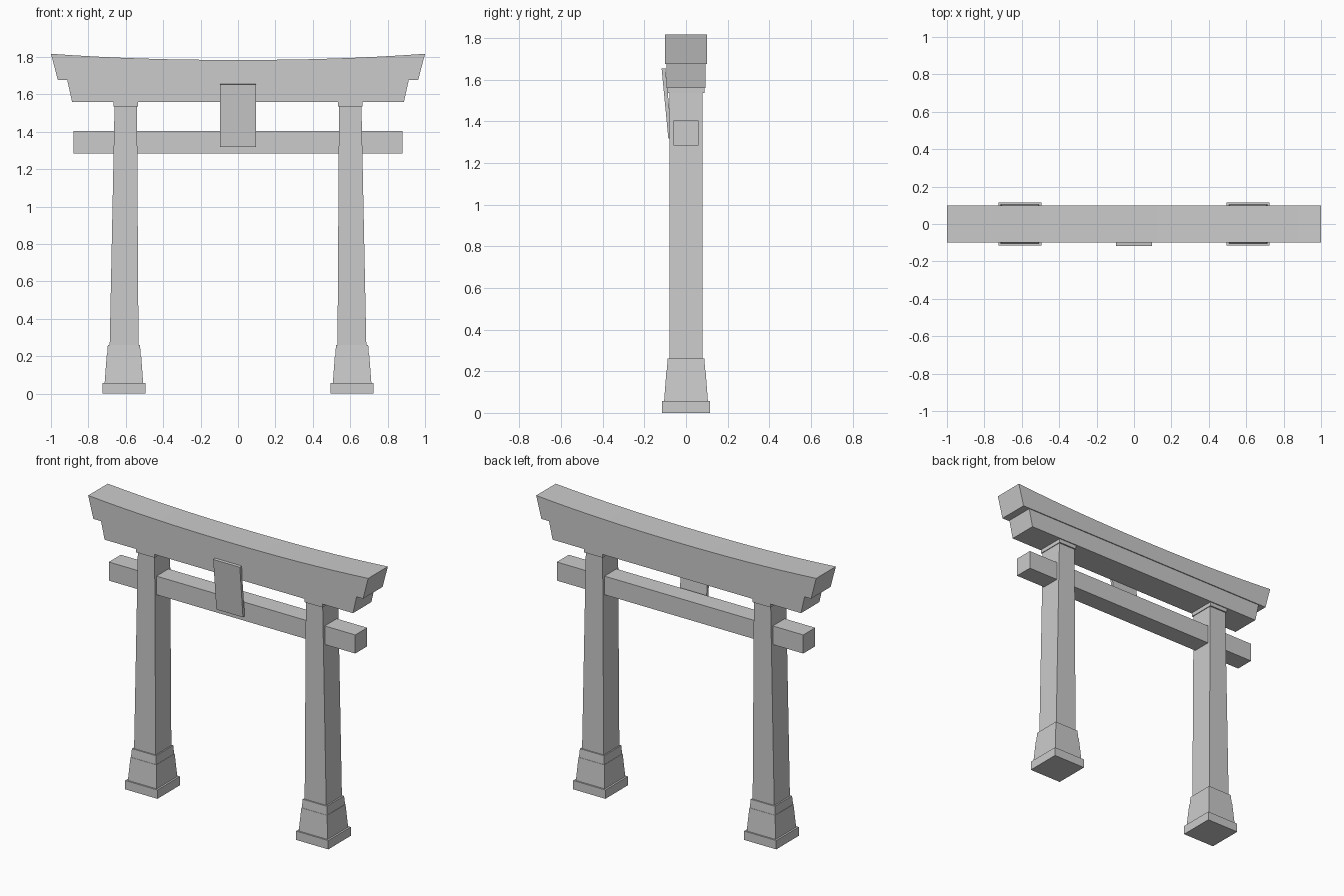
import bpy, bmesh

if "Cube" in bpy.data.objects:
    bpy.data.objects.remove(bpy.data.objects["Cube"])


def make(name, bm):
    bmesh.ops.recalc_face_normals(bm, faces=bm.faces)
    me = bpy.data.meshes.new(name)
    bm.to_mesh(me)
    bm.free()
    ob = bpy.data.objects.new(name, me)
    bpy.context.collection.objects.link(ob)
    return ob


def frustum(name, bottom, top):
    """Four-sided block; each end is (centre_x, half_x, half_y, z)."""
    bm = bmesh.new()
    rings = []
    for cx, hx, hy, z in (bottom, top):
        rings.append([bm.verts.new((cx + sx * hx, sy * hy, z))
                      for sx, sy in ((-1, -1), (1, -1), (1, 1), (-1, 1))])
    a, b = rings
    bm.faces.new(a[::-1])
    bm.faces.new(b)
    for i in range(4):
        j = (i + 1) % 4
        bm.faces.new((a[i], a[j], b[j], b[i]))
    return make(name, bm)


def extrude_profile(name, axis, pts, lo, hi):
    """Extrude a 2D outline (u, z) along 'x' or 'y'."""
    bm = bmesh.new()
    place = (lambda u, z, d: (u, d, z)) if axis == 'y' else (lambda u, z, d: (d, u, z))
    face = bm.faces.new([bm.verts.new(place(u, z, lo)) for u, z in pts])
    new = bmesh.ops.extrude_face_region(bm, geom=[face])['geom']
    shift = (0, hi - lo, 0) if axis == 'y' else (hi - lo, 0, 0)
    bmesh.ops.translate(bm, vec=shift, verts=[v for v in new if isinstance(v, bmesh.types.BMVert)])
    return make(name, bm)


# Left and right posts with stepped footings and caps
for side, s in (("left", -1), ("right", 1)):
    c = s * 0.61
    frustum(side + "_plinth", (c, 0.115, 0.115, 0), (c, 0.115, 0.115, 0.057))
    frustum(side + "_footing", (c, 0.103, 0.105, 0.057), (c, 0.092, 0.094, 0.205))
    frustum(side + "_footing_collar", (c, 0.09, 0.092, 0.205), (c, 0.086, 0.088, 0.26))
    frustum(side + "_post", (s * 0.609, 0.077, 0.08, 0.26), (s * 0.6, 0.06, 0.079, 1.537))
    frustum(side + "_post_cap", (s * 0.6, 0.065, 0.088, 1.535), (s * 0.6, 0.065, 0.088, 1.56))

# Tie beam passing through the posts
frustum("tie_beam", (0, 0.88, 0.061, 1.285), (0, 0.88, 0.061, 1.405))

# Lower lintel with slanted ends
frustum("lower_lintel", (0, 0.887, 0.094, 1.56), (0, 0.913, 0.094, 1.676))

# Top lintel with an upswept upper edge
N = 16
curve = [(1 - 2 * i / N, 1.784 + 0.033 * abs(1 - 2 * i / N) ** 2.2) for i in range(N + 1)]
extrude_profile("top_lintel", 'y', [(-0.963, 1.676), (0.963, 1.676)] + curve, -0.1, 0.1)

# Tilted name plaque, left blank
extrude_profile("plaque", 'x',
                [(-0.085, 1.318), (-0.067, 1.32), (-0.099, 1.655), (-0.117, 1.653)], -0.095, 0.095)
